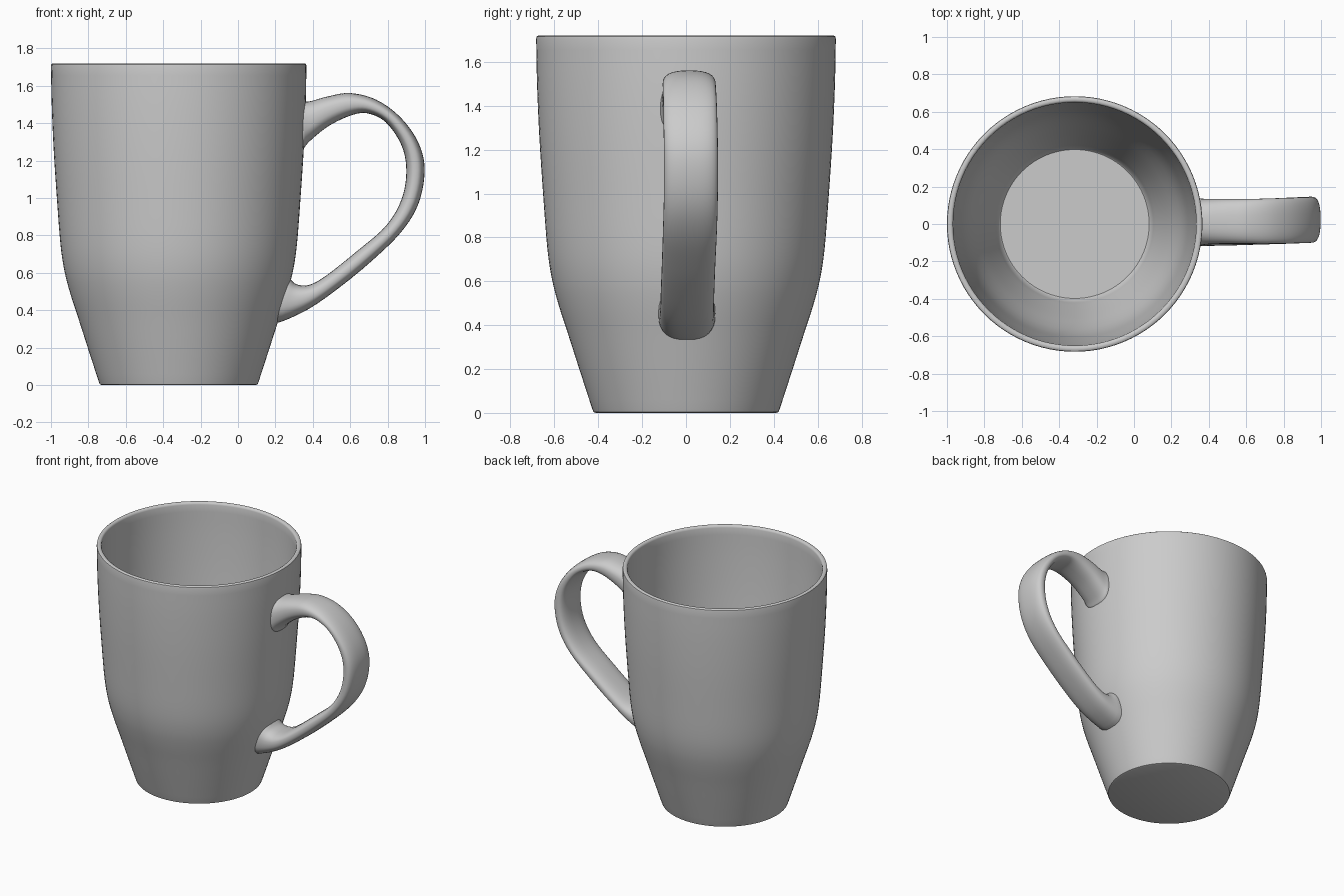
import bpy, bmesh, math
from mathutils import Vector

if "Cube" in bpy.data.objects:
    bpy.data.objects.remove(bpy.data.objects["Cube"])

CX = -0.317  # mug axis


def spline(pts, n):
    """Catmull-Rom interpolation through points of any dimension."""
    pts = [Vector(p) for p in pts]
    p = [pts[0] * 2 - pts[1]] + pts + [pts[-1] * 2 - pts[-2]]
    out = []
    for i in range(1, len(p) - 2):
        a, b, c, d = p[i - 1:i + 3]
        for k in range(n):
            t = k / n
            out.append(0.5 * (2 * b + (c - a) * t + (2 * a - 5 * b + 4 * c - d) * t * t
                              + (3 * b - a - 3 * c + d) * t ** 3))
    return out + [pts[-1]]


def make_object(name, rings, closed_ends=False):
    """Skin a list of vertex rings into a smooth object."""
    bm = bmesh.new()
    rows = [[bm.verts.new(v) for v in ring] for ring in rings]
    n = len(rows[0])
    for r0, r1 in zip(rows, rows[1:]):
        for i in range(n):
            j = (i + 1) % n
            bm.faces.new((r0[i], r0[j], r1[j], r1[i]))
    if closed_ends:
        bm.faces.new(rows[0])
        bm.faces.new(rows[-1])
    bmesh.ops.recalc_face_normals(bm, faces=bm.faces)
    me = bpy.data.meshes.new(name)
    bm.to_mesh(me)
    bm.free()
    ob = bpy.data.objects.new(name, me)
    bpy.context.collection.objects.link(ob)
    bpy.context.view_layer.objects.active = ob
    ob.select_set(True)
    bpy.ops.object.shade_smooth_by_angle(angle=math.radians(40))
    ob.select_set(False)
    return ob


# Mug body: outer wall, rounded rim, inner wall, flat floor
outer = spline([(0.428, 0.02), (0.48, 0.18), (0.533, 0.345), (0.58, 0.49), (0.611, 0.61),
                (0.632, 0.75), (0.650, 0.98), (0.668, 1.25), (0.679, 1.5), (0.683, 1.705)], 4)
wall = 0.033
profile = [(0.412, 0.0), (0.422, 0.004)] + [tuple(p) for p in outer]
profile += [(0.681, 1.715), (0.674, 1.72), (0.660, 1.72), (0.653, 1.715)]
profile += [(p[0] - wall, p[1]) for p in reversed(outer) if 0.06 < p[1] < 1.71]
profile += [(0.405, 0.042), (0.398, 0.036)]
SEG = 96
rings = [[(CX + r * math.cos(2 * math.pi * i / SEG), r * math.sin(2 * math.pi * i / SEG), z)
          for i in range(SEG)] for r, z in profile]
make_object("mug_body", rings, True)


def outer_radius(z):
    for a, b in zip(outer, outer[1:]):
        if a[1] <= z <= b[1]:
            return a[0] + (b[0] - a[0]) * (z - a[1]) / (b[1] - a[1])
    return outer[-1][0]


# Handle stations: outer x, z, inner x, z, half width, y centre
stations = spline([
    (0.345, 1.515, 0.345, 1.255, 0.128, 0.010),
    (0.39, 1.518, 0.385, 1.305, 0.122, 0.012),
    (0.48, 1.543, 0.485, 1.385, 0.120, 0.014),
    (0.60, 1.561, 0.60, 1.440, 0.120, 0.014),
    (0.74, 1.525, 0.69, 1.453, 0.121, 0.015),
    (0.87, 1.43, 0.79, 1.405, 0.122, 0.018),
    (0.965, 1.295, 0.875, 1.28, 0.123, 0.021),
    (0.998, 1.15, 0.90, 1.14, 0.123, 0.023),
    (0.965, 0.97, 0.873, 0.99, 0.123, 0.022),
    (0.87, 0.815, 0.79, 0.85, 0.123, 0.018),
    (0.70, 0.650, 0.635, 0.715, 0.122, 0.012),
    (0.53, 0.512, 0.475, 0.588, 0.122, 0.007),
    (0.40, 0.420, 0.385, 0.537, 0.122, 0.005),
    (0.30, 0.367, 0.315, 0.538, 0.124, 0.004),
    (0.21, 0.330, 0.27, 0.575, 0.130, 0.004)], 5)
N = 32
rings = []
for ox, oz, ix, iz, hw, cy in stations:
    ring = []
    for i in range(N):
        a = 2 * math.pi * i / N
        c, s = math.cos(a), math.sin(a)
        u = math.copysign(abs(c) ** 0.78, c)
        v = math.copysign(abs(s) ** 0.78, s)
        ring.append(Vector(((ox + ix) / 2 + u * (ox - ix) / 2, cy + v * hw,
                            (oz + iz) / 2 + u * (oz - iz) / 2)))
    rings.append(ring)
# Seat both handle ends inside the thickness of the wall
for ring in (rings[0], rings[-1]):
    for p in ring:
        p.x = CX + math.sqrt((outer_radius(p.z) - 0.014) ** 2 - p.y ** 2)
make_object("handle", rings)
